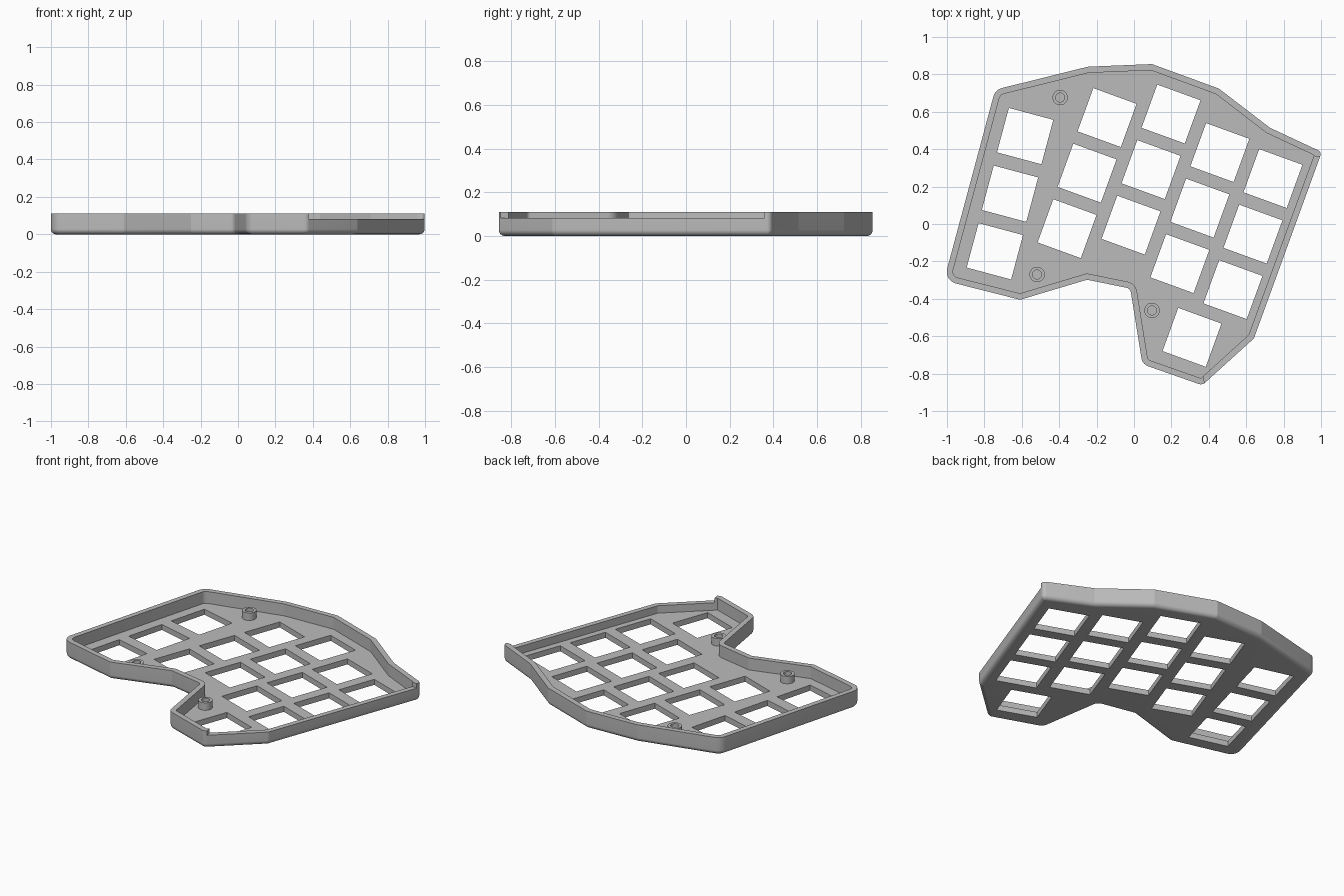
import bpy, bmesh, math
from mathutils import Vector, Matrix

cube = bpy.data.objects.get("Cube")
if cube:
    bpy.data.objects.remove(cube, do_unlink=True)

HEIGHT, FLOOR, WALL, LIP = 0.11, 0.035, 0.033, 0.082
FILLET, SEGS = 0.028, 9
HOLE = 0.246

# Outline corners, counter-clockwise: x, y, corner radius
OUTLINE = [
    (0.365, -0.862, 0.035), (0.641, -0.612, 0.03), (1.004, 0.385, 0.025),
    (0.726, 0.515, 0), (0.454, 0.724, 0), (0.096, 0.855, 0), (-0.246, 0.841, 0),
    (-0.742, 0.718, 0.065), (-1.016, -0.302, 0.065), (-0.609, -0.405, 0),
    (-0.251, -0.298, 0), (-0.02, -0.345, 0.03), (0.045, -0.75, 0.055),
]

plastic = bpy.data.materials.new("grey plastic")
GREY = (0.5, 0.5, 0.5, 1)
plastic.diffuse_color = GREY
plastic.use_nodes = True
plastic.node_tree.nodes["Principled BSDF"].inputs["Base Color"].default_value = GREY


def make_object(name, bm):
    mesh = bpy.data.meshes.new(name)
    bm.to_mesh(mesh)
    bm.free()
    mesh.materials.append(plastic)
    obj = bpy.data.objects.new(name, mesh)
    bpy.context.collection.objects.link(obj)
    return obj


def ring(inset, z):
    """Outline moved inwards, with its corners rounded, at height z."""
    pts = []
    n = len(OUTLINE)
    for i, (x, y, r) in enumerate(OUTLINE):
        p = Vector((x, y))
        a = (p - Vector(OUTLINE[i - 1][:2])).normalized()
        b = (Vector(OUTLINE[(i + 1) % n][:2]) - p).normalized()
        na, nb = Vector((-a.y, a.x)), Vector((-b.y, b.x))
        miter = (na + nb) / (1 + na.dot(nb))
        p = p + miter * inset
        if r == 0:
            pts.append((p.x, p.y, z))
            continue
        turn = 1 if a.cross(b) > 0 else -1
        r = max(r - turn * inset, 0.005)
        centre = p + miter * r * turn
        for k in range(SEGS + 1):
            normal = na.slerp(nb, k / SEGS)
            q = centre - normal * r * turn
            pts.append((q.x, q.y, z))
    return pts


def loft(name, rings, caps=True):
    bm = bmesh.new()
    loops = [[bm.verts.new(p) for p in pts] for pts in rings]
    for lo, hi in zip(loops, loops[1:]):
        for i in range(len(lo)):
            bm.faces.new((lo[i - 1], lo[i], hi[i], hi[i - 1]))
    if caps:
        bm.faces.new(loops[0][::-1])
        bm.faces.new(loops[-1])
    return make_object(name, bm)


def cut(target, cutter):
    mod = target.modifiers.new("cut", 'BOOLEAN')
    mod.operation = 'DIFFERENCE'
    mod.solver = 'EXACT'
    mod.object = cutter
    bpy.ops.object.select_all(action='DESELECT')
    bpy.context.view_layer.objects.active = target
    target.select_set(True)
    bpy.ops.object.modifier_apply(modifier=mod.name)
    bpy.data.objects.remove(cutter, do_unlink=True)


def smooth(obj):
    bpy.ops.object.select_all(action='DESELECT')
    bpy.context.view_layer.objects.active = obj
    obj.select_set(True)
    bpy.ops.object.shade_smooth_by_angle(angle=math.radians(11))


# Tray body with a rounded bottom edge
sections = []
for k in range(SEGS + 1):
    t = math.pi / 2 * k / SEGS
    sections.append(ring(FILLET * (1 - math.sin(t)), FILLET * (1 - math.cos(t))))
tray = loft("case_tray", sections + [ring(0, HEIGHT)])

# Hollow interior
cut(tray, loft("pocket_cutter", [ring(WALL, FLOOR), ring(WALL, HEIGHT + 0.1)]))

# Lowered wall along the right edge
lip = [(0.37, -0.815), (0.39, -0.9), (0.8, -0.8), (1.1, 0.33), (0.99, 0.36),
       (0.94, 0.365), (0.5, -0.4)]
cut(tray, loft("lip_cutter", [[(x, y, z) for x, y in lip] for z in (LIP, HEIGHT + 0.1)]))

# Key openings: columns run down from their top key
STEP = Vector((-0.107, -0.297))
columns = [
    ((-0.582, 0.47), Vector((-0.081, -0.308)), -15, 3),
    ((-0.144, 0.569), STEP, -20, 3),
    ((0.198, 0.588), STEP, -20, 3),
    ((0.459, 0.382), STEP, -20, 3),
    ((0.743, 0.243), STEP, -20, 3),
    ((0.31, -0.606), STEP, -20, 1),
]
bm = bmesh.new()
for top, step, angle, count in columns:
    for row in range(count):
        c = Vector(top) + step * row
        place = (Matrix.Translation((c.x, c.y, 0))
                 @ Matrix.Rotation(math.radians(angle), 4, 'Z')
                 @ Matrix.Diagonal((HOLE, HOLE, 0.2, 1)))
        bmesh.ops.create_cube(bm, size=1, matrix=place)
cut(tray, make_object("key_cutter", bm))
smooth(tray)


# Hollow screw posts
def circle(x, y, r, z, n=40):
    return [(x + r * math.cos(2 * math.pi * i / n),
             y + r * math.sin(2 * math.pi * i / n), z) for i in range(n)]


posts = {"back": (-0.395, 0.676), "left": (-0.518, -0.27), "front": (0.096, -0.462)}
for side, (x, y) in posts.items():
    profile = [(0.041, FLOOR), (0.041, LIP), (0.024, LIP), (0.024, FLOOR)]
    post = loft(side + "_screw_post", [circle(x, y, r, z) for r, z in profile], caps=False)
    smooth(post)
